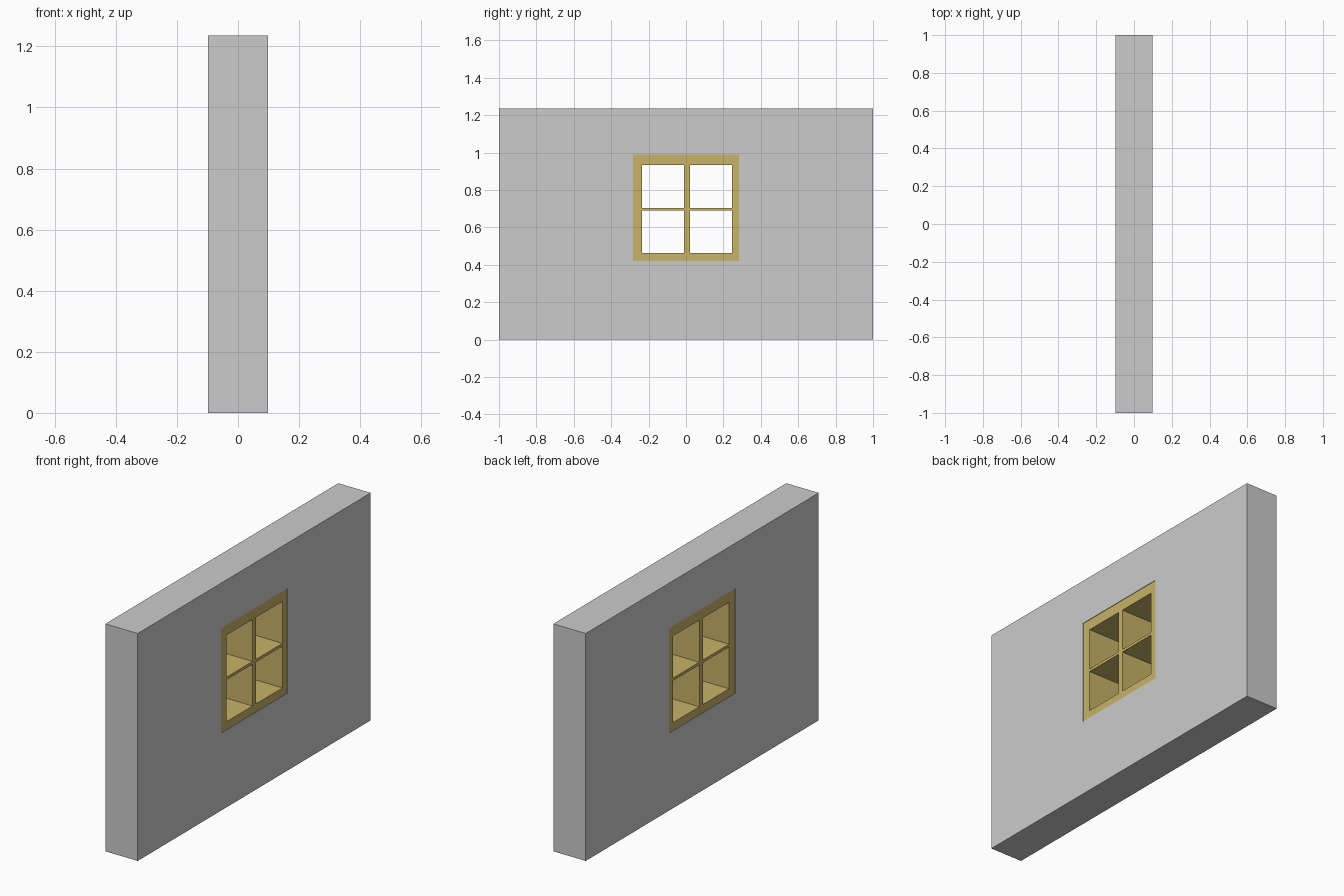
import bpy, bmesh

if "Cube" in bpy.data.objects:
    bpy.data.objects.remove(bpy.data.objects["Cube"])


def pierced_panel(name, ys, zs, holes, half_depth):
    """Slab across x, made from a grid of cells with some cells left open."""
    bm = bmesh.new()
    grid = [[bm.verts.new((-half_depth, y, z)) for z in zs] for y in ys]
    for i in range(len(ys) - 1):
        for j in range(len(zs) - 1):
            if (i, j) not in holes:
                bm.faces.new((grid[i][j], grid[i][j + 1],
                              grid[i + 1][j + 1], grid[i + 1][j]))
    ext = bmesh.ops.extrude_face_region(bm, geom=bm.faces[:], use_keep_orig=True)
    verts = [g for g in ext["geom"] if isinstance(g, bmesh.types.BMVert)]
    bmesh.ops.translate(bm, verts=verts, vec=(2 * half_depth, 0, 0))
    bmesh.ops.recalc_face_normals(bm, faces=bm.faces[:])
    mesh = bpy.data.meshes.new(name)
    bm.to_mesh(mesh)
    bm.free()
    obj = bpy.data.objects.new(name, mesh)
    bpy.context.collection.objects.link(obj)
    return obj


# Wall with one square opening
pierced_panel("wall", (-1, -0.284, 0.284, 1), (0, 0.42, 0.99, 1.236),
              {(1, 1)}, 0.0975)

# Four-pane window frame, set a hair behind the wall faces
frame = pierced_panel("window_frame",
                      (-0.284, -0.235, -0.01, 0.021, 0.247, 0.284),
                      (0.42, 0.463, 0.69, 0.705, 0.933, 0.99),
                      {(1, 1), (1, 3), (3, 1), (3, 3)}, 0.0945)
wood = bpy.data.materials.new("wood")
wood.diffuse_color = (0.58, 0.45, 0.14, 1)
wood.use_nodes = True
wood.node_tree.nodes["Principled BSDF"].inputs["Base Color"].default_value = wood.diffuse_color
frame.data.materials.append(wood)
